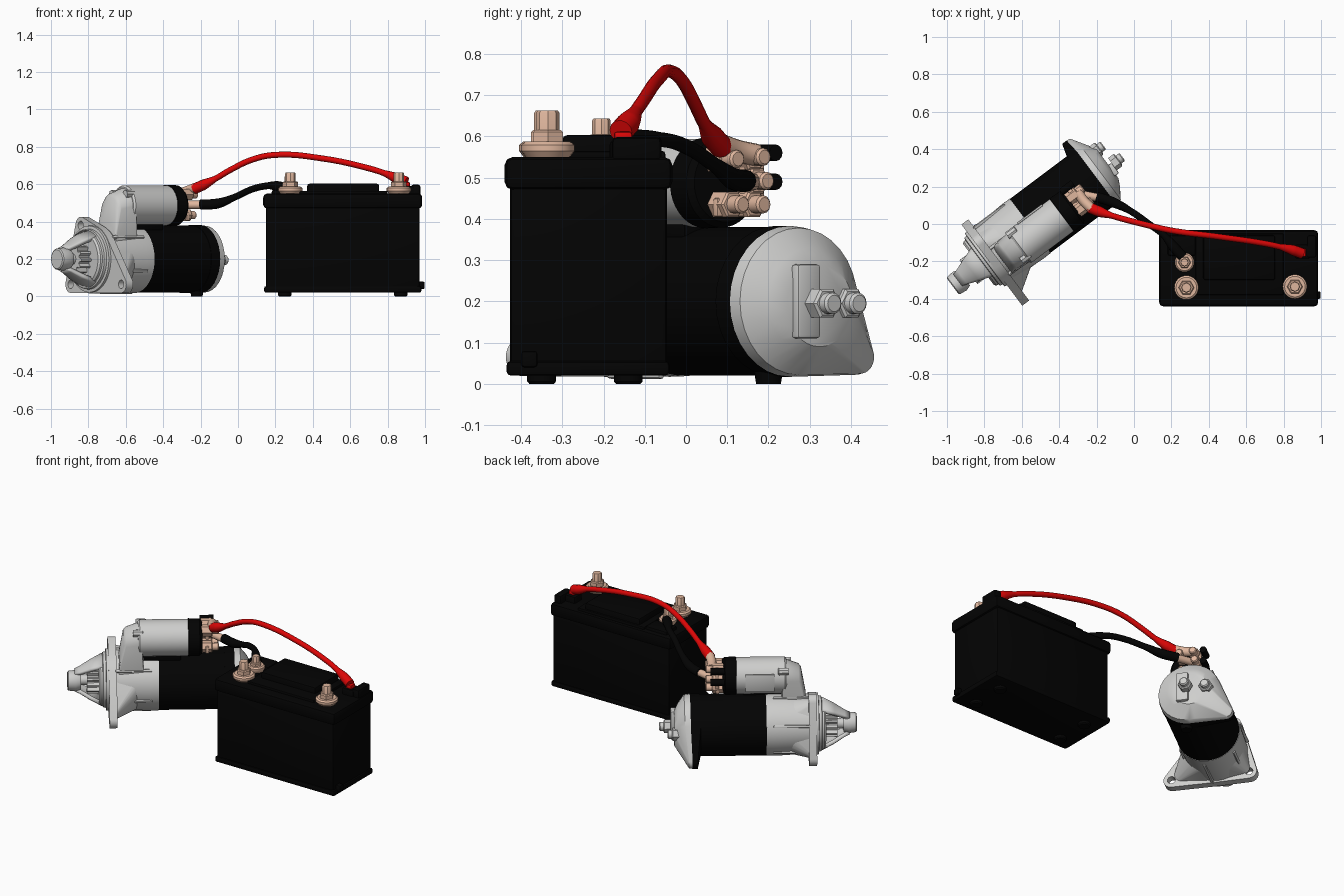
import bpy, bmesh, math
from math import cos, sin, pi, radians
from mathutils import Matrix, Vector
from mathutils.geometry import convex_hull_2d

cube = bpy.data.objects.get("Cube")
if cube:
    bpy.data.objects.remove(cube)


def material(name, r, g, b):
    m = bpy.data.materials.new(name)
    m.use_nodes = True
    m.diffuse_color = (r, g, b, 1)
    m.node_tree.nodes["Principled BSDF"].inputs["Base Color"].default_value = (r, g, b, 1)
    return m


BLACK = material("black plastic", 0.001, 0.001, 0.001)
GREY = material("cast grey", 0.62, 0.62, 0.61)
COPPER = material("copper", 0.74, 0.47, 0.34)
RED = material("red rubber", 0.72, 0.002, 0.002)

WORLD = Matrix.Identity(4)
# Motor frame: x across, y up from the shaft, z along the shaft to the rear
MOTOR = Matrix(((-0.6, 0, 0.8, -0.195), (0.8, 0, 0.6, 0.26), (0, 1, 0, 0.2), (0, 0, 0, 1)))


def finish(name, mesh, mat, frame):
    mesh.materials.clear()
    mesh.materials.append(mat)
    mesh.polygons.foreach_set("use_smooth", [True] * len(mesh.polygons))
    mesh.set_sharp_from_angle(angle=radians(35))
    ob = bpy.data.objects.new(name, mesh)
    bpy.context.collection.objects.link(ob)
    ob.matrix_world = frame
    return ob


def from_bmesh(name, bm, mat, frame):
    bmesh.ops.recalc_face_normals(bm, faces=bm.faces)
    mesh = bpy.data.meshes.new(name)
    bm.to_mesh(mesh)
    bm.free()
    return finish(name, mesh, mat, frame)


def box(name, lo, hi, mat, bevel=0.01, frame=WORLD):
    bm = bmesh.new()
    bmesh.ops.create_cube(bm, size=1)
    lo, hi = Vector(lo), Vector(hi)
    for v in bm.verts:
        v.co = (lo + hi) / 2 + v.co * (hi - lo)
    bmesh.ops.bevel(bm, geom=bm.edges[:], offset=bevel, segments=2, affect='EDGES', profile=0.5)
    return from_bmesh(name, bm, mat, frame)


def lathe(name, profile, mat, at=(0, 0, 0), frame=MOTOR, n=40, keep=None):
    """Turn (z, radius) pairs about z; keep(angle) leaves openings."""
    bm = bmesh.new()
    rings = [[bm.verts.new((at[0] + r * cos(2 * pi * i / n), at[1] + r * sin(2 * pi * i / n), at[2] + z))
              for i in range(n)] for z, r in profile]
    for a, b in zip(rings, rings[1:]):
        for i in range(n):
            if keep is None or keep(2 * pi * (i + 0.5) / n):
                j = (i + 1) % n
                bm.faces.new((a[i], a[j], b[j], b[i]))
    if keep is None:
        bm.faces.new(rings[0])
        bm.faces.new(rings[-1])
    return from_bmesh(name, bm, mat, frame)


def circle(x, y, r, n=24):
    return [(x + r * cos(2 * pi * i / n), y + r * sin(2 * pi * i / n)) for i in range(n)]


def hull(name, discs, mat):
    """Skin around discs given as (x, y, z, radius)."""
    bm = bmesh.new()
    for x, y, z, r in discs:
        for p in circle(x, y, r, 32):
            bm.verts.new((*p, z))
    bmesh.ops.convex_hull(bm, input=bm.verts[:])
    loose = [v for v in bm.verts if not v.link_faces]
    bmesh.ops.delete(bm, geom=loose, context='VERTS')
    bmesh.ops.dissolve_limit(bm, angle_limit=0.02, verts=bm.verts[:], edges=bm.edges[:])
    return from_bmesh(name, bm, mat, MOTOR)


def curve_mesh(name, curve, mat, frame):
    tmp = bpy.data.objects.new(name + " path", curve)
    bpy.context.collection.objects.link(tmp)
    bpy.context.view_layer.update()
    mesh = bpy.data.meshes.new_from_object(tmp.evaluated_get(bpy.context.evaluated_depsgraph_get()))
    bpy.data.objects.remove(tmp)
    return finish(name, mesh, mat, frame)


def plate(name, outlines, z, thick, mat):
    """Flat plate from an outline followed by its holes."""
    cu = bpy.data.curves.new(name, 'CURVE')
    cu.dimensions, cu.fill_mode = '2D', 'BOTH'
    cu.extrude = thick / 2
    for pts in outlines:
        sp = cu.splines.new('POLY')
        sp.points.add(len(pts) - 1)
        for p, q in zip(sp.points, pts):
            p.co = (*q, 0, 1)
        sp.use_cyclic_u = True
    return curve_mesh(name, cu, mat, MOTOR @ Matrix.Translation((0, 0, z)))


def cable(name, pts, radius, mat, boot=1.0):
    cu = bpy.data.curves.new(name, 'CURVE')
    cu.dimensions = '3D'
    cu.bevel_depth, cu.bevel_resolution, cu.resolution_u = radius, 4, 10
    cu.use_fill_caps = True
    sp = cu.splines.new('BEZIER')
    sp.bezier_points.add(len(pts) - 1)
    for i, (b, p) in enumerate(zip(sp.bezier_points, pts)):
        b.co = p
        b.handle_left_type = b.handle_right_type = 'AUTO'
        b.radius = boot if i in (0, 1, len(pts) - 1, len(pts) - 2) else 1
    return curve_mesh(name, cu, mat, WORLD)


# Battery case, base rim, lid and raised vent cover
box("battery_case", (0.15, -0.427, 0.02), (0.97, -0.046, 0.5), BLACK, 0.012)
box("battery_base_rim", (0.14, -0.435, 0.02), (0.98, -0.04, 0.055), BLACK)
box("battery_lid", (0.135, -0.44, 0.47), (0.985, -0.033, 0.55), BLACK, 0.02)
box("vent_cover", (0.37, -0.3, 0.53), (0.755, -0.06, 0.603), BLACK, 0.012)
box("vent_cover_step", (0.33, -0.38, 0.54), (0.8, -0.05, 0.565), BLACK, 0.008)
box("cable_end_block", (0.925, -0.18, 0.53), (0.975, -0.06, 0.598), BLACK, 0.012)
box("cable_end_pad", (0.86, -0.185, 0.53), (0.94, -0.11, 0.59), BLACK, 0.01)
box("ground_end_block", (0.18, -0.17, 0.53), (0.33, -0.06, 0.57), BLACK, 0.012)
box("side_clip", (0.96, -0.4, 0.04), (0.998, -0.36, 0.08), BLACK, 0.008)
for x in (0.25, 0.87):
    for y in (-0.35, -0.14):
        lathe("battery_foot", [(0, 0.03), (0.006, 0.035), (0.03, 0.035)], BLACK, (x, y, 0), WORLD, 20)


# Battery terminals
def terminal(x, y, k):
    lathe("terminal_washer", [(-0.02, 0.05 * k), (0.0, 0.065 * k), (0.014, 0.065 * k), (0.022, 0.055 * k)],
          COPPER, (x, y, 0.565), WORLD, 24)
    lathe("terminal_nut", [(0.02, 0.042 * k), (0.045 * k, 0.042 * k), (0.05 * k, 0.036 * k)],
          COPPER, (x, y, 0.565), WORLD, 6)
    lathe("terminal_bolt", [(0.02, 0.028 * k), (0.092 * k, 0.028 * k), (0.098 * k, 0.024 * k)],
          COPPER, (x, y, 0.565), WORLD, 8)


terminal(0.28, -0.34, 1)
terminal(0.86, -0.335, 1)
terminal(0.27, -0.205, 0.8)

# Motor barrel, rear rim with its lower corner, and rear cap
CORNER = (0.205, -0.135)
lathe("motor_barrel", [(-0.46, 0.18), (-0.02, 0.18)], BLACK, n=64)
hull("rear_rim", [(0, 0, z, 0.183) for z in (-0.07, -0.012)] +
     [(*CORNER, z, 0.043) for z in (-0.05, -0.02)], BLACK)
hull("rear_cap", [(0, 0, -0.012, 0.183), (0, 0, 0.022, 0.178), (*CORNER, -0.02, 0.043), (*CORNER, 0, 0.04),
                  (0.01, 0, 0.06, 0.13), (0.02, -0.01, 0.08, 0.1)], GREY)
box("cap_pad", (-0.06, -0.09, 0.07), (0.01, 0.09, 0.1), GREY, 0.008, MOTOR)
for x, z in ((0.0, 0.1), (0.11, 0.055)):
    lathe("cap_nut", [(0, 0.04), (0.035, 0.04), (0.04, 0.033)], GREY, (x, -0.005, z), n=6)
    lathe("cap_stud", [(0, 0.026), (0.06, 0.026), (0.066, 0.02)], GREY, (x, -0.005, z), n=16)
lathe("motor_foot", [(0, 0.03), (0.03, 0.035)], BLACK, (-0.22, 0.2, 0), WORLD, 20)

# Drive housing flared towards the flange, with ribs
corners = [(0.09, 0.18), (-0.27, -0.135), (0.18, -0.135)]
lathe("drive_housing", [(-0.72, 0.172), (-0.66, 0.175), (-0.5, 0.183), (-0.45, 0.182)], GREY, n=64)
hull("housing_flare", [(0, 0, -0.56, 0.165), (0, 0, -0.7, 0.17)] +
     [(x * 0.8, y * 0.8, -0.7, 0.04) for x, y in corners], GREY)
for a in range(20, 380, 60):
    turn = MOTOR @ Matrix.Rotation(radians(a), 4, 'Z')
    box("housing_rib", (0.16, -0.008, -0.7), (0.19, 0.008, -0.49), GREY, 0.004, turn)

# Three-cornered mounting flange with bolt holes
pts = circle(0, 0, 0.183, 48) + [p for c in corners for p in circle(*c, 0.046)]
outline = [pts[i] for i in convex_hull_2d(pts)]
plate("mounting_flange", [outline] + [circle(*c, 0.023) for c in corners], -0.717, 0.046, GREY)
lathe("flange_ring", [(-0.775, 0.145), (-0.77, 0.16), (-0.755, 0.162), (-0.753, 0.178), (-0.73, 0.18)],
      GREY, n=64)

# Open nose cone, end boss, shaft and pinion gear
nose = lathe("nose_cone", [(-0.93, 0.056), (-0.9, 0.07), (-0.84, 0.108), (-0.77, 0.145)], GREY, n=48,
             keep=lambda a: abs(sin(a)) > 0.78)
shell = nose.modifiers.new("wall", 'SOLIDIFY')
shell.thickness, shell.offset = 0.022, 0
lathe("nose_boss", [(-0.967, 0.05), (-0.962, 0.057), (-0.92, 0.062), (-0.89, 0.052)], GREY, (-0.01, 0, -0.008))
lathe("nose_base_ring", [(-0.795, 0.137), (-0.785, 0.147), (-0.765, 0.15)], GREY)
lathe("pinion_shaft", [(-0.93, 0.03), (-0.78, 0.03)], GREY, n=20)
radii = [0.08 if i % 4 < 2 else 0.06 for i in range(48)]
teeth = [(r * cos(2 * pi * i / 48), r * sin(2 * pi * i / 48)) for i, r in enumerate(radii)]
plate("pinion_gear", [teeth], -0.825, 0.075, GREY)

# Solenoid above the motor, with its neck, saddle and black end cap
SX, SY = -0.055, 0.287
lathe("solenoid_can", [(-0.57, 0.098), (-0.56, 0.107), (-0.27, 0.107)], GREY, (SX, SY, 0), n=48)
lathe("solenoid_cap", [(-0.285, 0.102), (-0.278, 0.11), (-0.215, 0.108), (-0.2, 0.095)], BLACK, (SX, SY, 0), n=48)
hull("solenoid_neck", [(SX, SY - 0.03, -0.655, 0.075), (SX, SY - 0.02, -0.64, 0.085), (SX, SY, -0.55, 0.098),
                       (SX, 0.1, -0.68, 0.09), (SX, 0.12, -0.54, 0.09)], GREY)
box("solenoid_saddle", (-0.09, 0.15, -0.54), (-0.02, 0.21, -0.32), BLACK, 0.01, MOTOR)
for x, z in ((SX - 0.065, 0), (SX + 0.085, 0.02)):
    lathe("solenoid_screw", [(-0.6, 0.022), (-0.545, 0.022), (-0.54, 0.018)], GREY, (x, SY + 0.06, z), n=8)
box("solenoid_label_pad", (0.045, 0.23, -0.5), (0.056, 0.34, -0.33), GREY, 0.004, MOTOR)

# Solenoid terminals and straps
for x, y in ((-0.01, 0.35), (-0.01, 0.235), (-0.075, 0.235), (-0.09, 0.345), (0.0, 0.292)):
    lathe("contact_nut", [(-0.205, 0.035), (-0.145, 0.035), (-0.14, 0.03)], COPPER, (x, y, 0), n=6)
    lathe("contact_bolt", [(-0.15, 0.022), (-0.108, 0.022), (-0.102, 0.017)], COPPER, (x, y, 0), n=12)
box("contact_strap", (-0.11, 0.205, -0.18), (0.02, 0.25, -0.16), COPPER, 0.005, MOTOR)
box("contact_bridge", (-0.03, 0.24, -0.18), (0.03, 0.37, -0.155), COPPER, 0.005, MOTOR)
for y in (0.29, 0.36):
    lathe("contact_guard", [(-0.21, 0.02), (-0.13, 0.02)], BLACK, (0.045, y, 0), n=12)
cable("red_lug", [(-0.3, 0.17, 0.555), (-0.27, 0.125, 0.565), (-0.225, 0.08, 0.582)], 0.027, COPPER)
cable("black_lug", [(-0.29, 0.16, 0.49), (-0.24, 0.15, 0.49), (-0.19, 0.14, 0.49)], 0.022, COPPER)

# Cables with thicker boots at both ends
cable("red_cable", [(-0.235, 0.086, 0.575), (-0.185, 0.066, 0.597), (-0.12, 0.045, 0.63), (-0.04, 0.022, 0.677),
                    (0.08, -0.008, 0.733), (0.2, -0.035, 0.757), (0.45, -0.068, 0.738), (0.7, -0.105, 0.685),
                    (0.78, -0.122, 0.66), (0.85, -0.14, 0.632), (0.9, -0.158, 0.612)], 0.016, RED, 1.8)
cable("black_cable", [(-0.2, 0.145, 0.492), (-0.11, 0.115, 0.497), (-0.02, 0.07, 0.53), (0.08, 0.0, 0.575),
                      (0.16, -0.06, 0.592), (0.21, -0.12, 0.59), (0.26, -0.175, 0.582)], 0.018, BLACK, 1.5)
box("red_terminal_cover", (0.88, -0.175, 0.585), (0.92, -0.13, 0.612), RED, 0.008)
